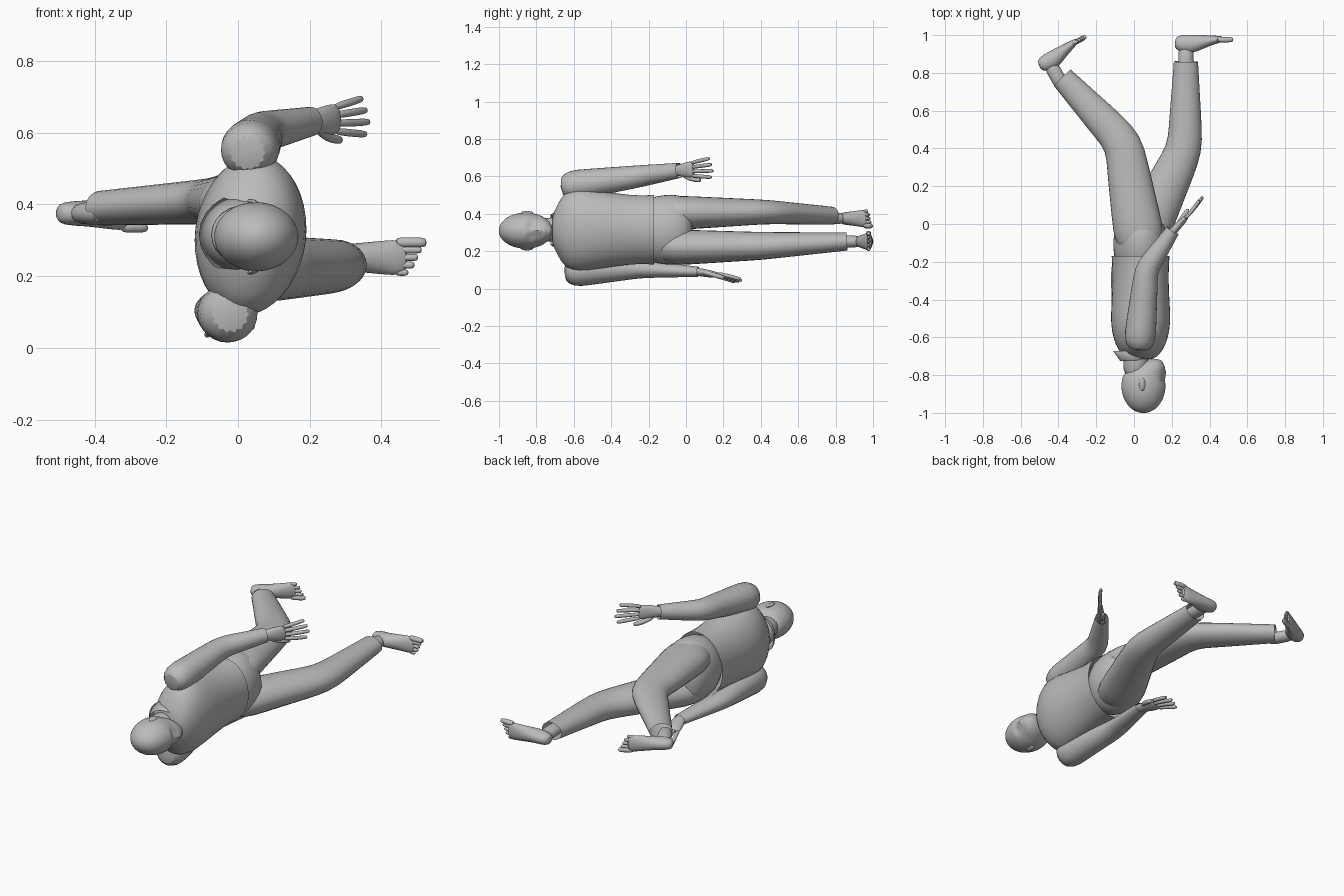
import bpy
import bmesh
from math import sin, cos, tau, radians, exp
from mathutils import Vector, Matrix

cube = bpy.data.objects.get("Cube")
if cube:
    bpy.data.objects.remove(cube, do_unlink=True)

LEVEL = 0.5
MIDDLE = 0.315
grey = bpy.data.materials.new("plain grey")
grey.use_nodes = True
colour = (LEVEL, LEVEL, LEVEL, 1)
grey.diffuse_color = colour
grey.node_tree.nodes["Principled BSDF"].inputs["Base Color"].default_value = colour


def loft(bm, rings, sides=14, open_end=False, roll=0, axis=None):
    """Skin ellipses (x, y, z, radius across, radius in z) along their path."""
    loops = []
    turn = Matrix.Rotation(radians(roll), 3, 'Y')
    for i, (x, y, z, across, tall) in enumerate(rings):
        before = Vector(rings[max(i - 1, 0)][:3])
        after = Vector(rings[min(i + 1, len(rings) - 1)][:3])
        tangent = Vector(axis) if axis else (after - before).normalized()
        u = tangent.cross(Vector((0, 0, 1))).normalized()
        v = u.cross(tangent)
        loop = []
        for k in range(sides):
            angle = tau * k / sides
            offset = u * cos(angle) * across + v * sin(angle) * tall
            loop.append(bm.verts.new(Vector((x, y, z)) + turn @ offset))
        loops.append(loop)
    for low, high in zip(loops, loops[1:]):
        for k in range(sides):
            n = (k + 1) % sides
            bm.faces.new((low[k], low[n], high[n], high[k]))
    bm.faces.new(loops[0][::-1])
    if not open_end:
        bm.faces.new(loops[-1])


def finish(name, bm, matrix=Matrix(), subdivide=True, thickness=0):
    bmesh.ops.transform(bm, matrix=matrix, verts=bm.verts)
    bmesh.ops.recalc_face_normals(bm, faces=bm.faces)
    mesh = bpy.data.meshes.new(name)
    bm.to_mesh(mesh)
    bm.free()
    mesh.materials.append(grey)
    obj = bpy.data.objects.new(name, mesh)
    bpy.context.collection.objects.link(obj)
    if thickness:
        obj.modifiers.new("Thickness", 'SOLIDIFY').thickness = thickness
    if subdivide:
        smooth = obj.modifiers.new("Smooth", 'SUBSURF')
        smooth.levels = smooth.render_levels = 1
    bpy.ops.object.select_all(action='DESELECT')
    obj.select_set(True)
    bpy.context.view_layer.objects.active = obj
    bpy.ops.object.shade_smooth_by_angle(angle=radians(50))


def trunk(name, x, profile, **options):
    """Body section along y from rows of (y, depth, half width)."""
    bm = bmesh.new()
    rings = [(x, y, MIDDLE, depth, width) for y, depth, width in profile]
    loft(bm, rings, sides=20, axis=(0, 1, 0), **options)
    finish(name, bm)


def limb(name, *joints, steps=4):
    """Clothed limb with a rounded root, blended from joint to joint."""
    root, bend, end = (Vector(joint) for joint in joints)
    rings = [root.lerp(bend, i / steps) for i in range(steps)]
    rings += [bend.lerp(end, i / steps) for i in range(steps + 1)]
    cap = root - (bend - root).normalized() * root[3] * 0.6
    cap[3], cap[4] = root[3] * 0.6, root[4] * 0.6
    bm = bmesh.new()
    loft(bm, [cap] + rings, open_end=True)
    finish(name, bm)


def digit(bm, points, radius):
    """Finger or toe with a rounded tip."""
    rings = [(*p, radius, radius) for p in points]
    tip, back = Vector(points[-1]), Vector(points[-2])
    cap = tip + (tip - back).normalized() * radius * 0.7
    rings.append((*cap, radius * 0.6, radius * 0.6))
    loft(bm, rings, sides=8)


# Shirt body, slightly twisted by the stride, over the trouser hips
trunk("shirt", 0.035, [
    (-0.72, 0.07, 0.07), (-0.69, 0.1, 0.13), (-0.65, 0.13, 0.21),
    (-0.57, 0.155, 0.235), (-0.48, 0.16, 0.215), (-0.35, 0.15, 0.195),
    (-0.25, 0.15, 0.185), (-0.17, 0.155, 0.19)], open_end=True, roll=7)
trunk("trouser_hips", 0.035, [
    (-0.24, 0.12, 0.16), (-0.17, 0.145, 0.18), (-0.08, 0.15, 0.195),
    (0, 0.13, 0.18), (0.04, 0.08, 0.12)])

# Trouser legs: hip, knee and cuff
limb("left_trouser_leg", (0.03, -0.08, 0.405, 0.14, 0.097),
     (-0.055, 0.43, 0.41, 0.105, 0.067), (-0.38, 0.775, 0.39, 0.064, 0.05))
limb("right_trouser_leg", (0.04, -0.08, 0.22, 0.14, 0.1),
     (0.27, 0.4, 0.228, 0.098, 0.077), (0.275, 0.86, 0.252, 0.066, 0.05))

# Sleeves: shoulder, elbow and wrist
limb("left_sleeve", (0.03, -0.62, 0.55, 0.088, 0.086),
     (0.065, -0.24, 0.602, 0.065, 0.06), (0.205, -0.035, 0.632, 0.038, 0.042))
limb("right_sleeve", (-0.025, -0.6, 0.095, 0.09, 0.09),
     (-0.06, -0.24, 0.105, 0.066, 0.05), (-0.005, 0.065, 0.09, 0.042, 0.028))


# Hands: fingers run along local x, thumb on the -z side
def hand(name, wrist, forward, width):
    x = Vector(forward).normalized()
    z = Vector(width)
    z = (z - x * z.dot(x)).normalized()
    y = z.cross(x)
    matrix = Matrix.Translation(wrist) @ Matrix((x, y, z)).transposed().to_4x4()
    bm = bmesh.new()
    palm = [(-0.04, 0.022, 0.028), (0, 0.022, 0.03), (0.04, 0.021, 0.04),
            (0.09, 0.017, 0.046), (0.115, 0.011, 0.04)]
    loft(bm, [(along, 0, 0, thick, wide) for along, thick, wide in palm], sides=12)
    for i in range(4):
        spread = (i - 1.5) * 0.022
        reach = 0.24 - 0.015 * abs(i - 1.2)
        digit(bm, [(0.09, 0, spread), (0.15, 0, spread * 1.25),
                   (reach, 0.01, spread * 1.5)], 0.0115)
    digit(bm, [(0.02, 0, -0.02), (0.07, 0.01, -0.05), (0.13, 0.02, -0.06)], 0.014)
    finish(name, bm, matrix)


hand("left_hand", (0.205, -0.04, 0.632), (0.17, 0.18, 0.015), (0, 0, 1))
hand("right_hand", (-0.005, 0.06, 0.09), (-0.04, 0.24, -0.04), (-1, 0, -0.2))


# Feet: toes along local x, sole towards local y, inner is the big toe side
def foot(name, ankle, angle, inner, size):
    bm = bmesh.new()
    loft(bm, [(0, -0.1, 0, 0.043, 0.036), (0, -0.02, 0, 0.04, 0.034),
              (0, 0.08, 0, 0.045, 0.033)])
    loft(bm, [(-0.06, 0.085, 0, 0.022, 0.02), (-0.04, 0.083, 0, 0.044, 0.036),
              (0.02, 0.073, 0, 0.055, 0.038), (0.09, 0.09, 0, 0.036, 0.044),
              (0.16, 0.1, 0, 0.022, 0.052), (0.2, 0.105, 0, 0.014, 0.048)])
    for i in range(5):
        side = inner * (2 - i) * 0.021
        digit(bm, [(0.16, 0.1, side), (0.2, 0.1, side), (0.24 - i * 0.01, 0.1, side)],
              0.011 if i else 0.016)
    matrix = (Matrix.Translation(ankle) @ Matrix.Rotation(radians(angle), 4, 'Z')
              @ Matrix.Scale(size, 4))
    finish(name, bm, matrix)


foot("right_foot", (0.275, 0.876, 0.252), angle=0, inner=1, size=1)
foot("left_foot", (-0.415, 0.795, 0.375), angle=29, inner=-1, size=0.95)

# Neck
trunk("neck", 0.01, [(-0.64, 0.07, 0.07), (-0.72, 0.066, 0.064), (-0.82, 0.07, 0.065)])

# Head: a long ball whose lower end slides forward into a jaw
HEAD = Vector((0.05, -0.857, MIDDLE - 0.005))
bm = bmesh.new()
bmesh.ops.create_uvsphere(bm, u_segments=36, v_segments=28, radius=1)
bmesh.ops.transform(bm, verts=bm.verts, matrix=Matrix.Translation(HEAD)
                    @ Matrix.Diagonal((0.117, 0.144, 0.097, 1))
                    @ Matrix.Rotation(radians(90), 4, 'X'))
# Face relief: (y, side, spread in y, spread in z, push)
brow = (-0.855, 0.03, 0.01, 0.025, 0.004)
socket = (-0.83, 0.033, 0.012, 0.018, -0.014)
nose_bridge = (-0.805, 0, 0.02, 0.009, 0.01)
nose_tip = (-0.785, 0, 0.01, 0.013, 0.016)
lips = (-0.755, 0, 0.007, 0.022, 0.006)
chin = (-0.725, 0, 0.01, 0.025, 0.008)
for v in bm.verts:
    y, side = v.co.y, abs(v.co.z - HEAD.z)
    facing = v.co.x > HEAD.x + 0.02
    v.co.x += max(0, y + 0.8) * 0.6
    if facing:
        for at, across, tall, wide, push in (brow, socket, nose_bridge,
                                             nose_tip, lips, chin):
            v.co.x += push * exp(-((y - at) / tall) ** 2 - ((side - across) / wide) ** 2)
finish("head", bm)


# Eyes and ears on both sides of the face
def pair(kind, x, y, out, scale, tilt):
    for side, label in ((1, "left"), (-1, "right")):
        bm = bmesh.new()
        bmesh.ops.create_uvsphere(bm, u_segments=12, v_segments=8, radius=1)
        place = Matrix.Translation((x, y, HEAD.z + side * out))
        turn = Matrix.Rotation(radians(tilt * side), 4, 'Y')
        finish(label + "_" + kind, bm, place @ turn @ Matrix.Diagonal((*scale, 1)),
               subdivide=False)


pair("eye", 0.138, -0.83, 0.033, (0.012, 0.009, 0.014), tilt=0)
pair("ear", 0.045, -0.85, 0.094, (0.02, 0.034, 0.009), tilt=25)

# Folded collar, open at the front with two points
bm = bmesh.new()
rows = []
for i in range(21):
    angle = radians(22 + 316 * i / 20)
    front = max(0, cos(angle))
    stand = (0.078, -0.66)
    fold = (0.082, -0.725 + 0.035 * front)
    flap = (0.115, -0.675 + 0.045 * front ** 2)
    rows.append([bm.verts.new((0.015 + radius * 1.08 * cos(angle), y,
                               MIDDLE + radius * sin(angle)))
                 for radius, y in (stand, fold, flap)])
for p, q in zip(rows, rows[1:]):
    for k in range(2):
        bm.faces.new((p[k], q[k], q[k + 1], p[k + 1]))
finish("collar", bm, subdivide=False, thickness=0.006)
